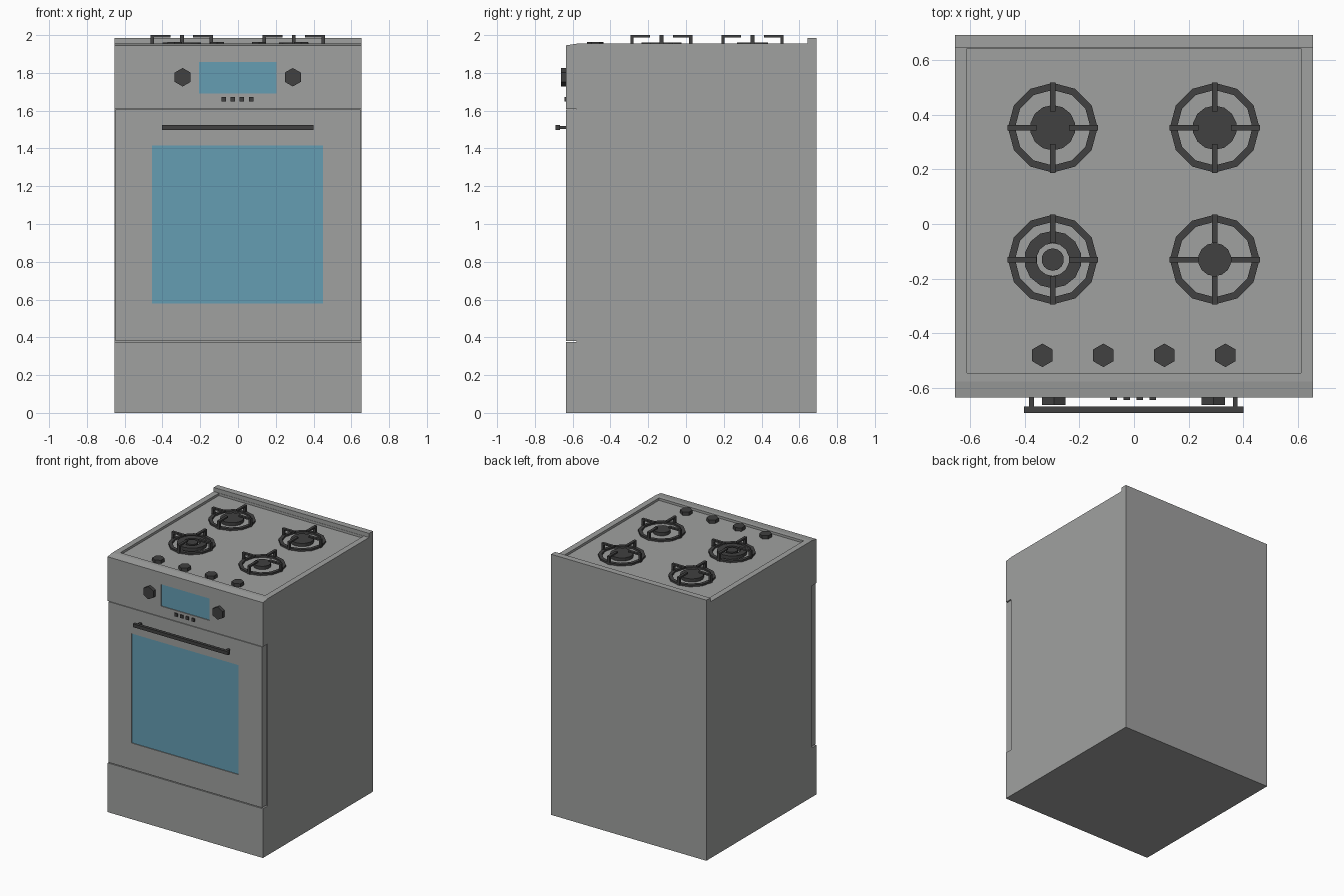
import bpy, bmesh, math
from mathutils import Matrix, Vector

if "Cube" in bpy.data.objects:
    bpy.data.objects.remove(bpy.data.objects["Cube"])


def material(name, rgb):
    m = bpy.data.materials.new(name)
    m.diffuse_color = (*rgb, 1)
    m.use_nodes = True
    m.node_tree.nodes["Principled BSDF"].inputs["Base Color"].default_value = m.diffuse_color
    return m


STEEL = material("steel_grey", (0.35, 0.355, 0.35))
IRON = material("dark_iron", (0.052, 0.052, 0.052))
GLASS = material("blue_glass", (0.13, 0.34, 0.45))


def finish(name, bm, mat):
    bmesh.ops.recalc_face_normals(bm, faces=bm.faces)
    me = bpy.data.meshes.new(name)
    bm.to_mesh(me)
    bm.free()
    me.materials.append(mat)
    ob = bpy.data.objects.new(name, me)
    bpy.context.collection.objects.link(ob)
    return ob


def add_box(bm, lo, hi, matrix=Matrix()):
    lo, hi = Vector(lo), Vector(hi)
    m = matrix @ Matrix.Translation((lo + hi) / 2) @ Matrix.Diagonal((*(hi - lo), 1))
    bmesh.ops.create_cube(bm, size=1, matrix=m)


def box(name, lo, hi, mat):
    bm = bmesh.new()
    add_box(bm, lo, hi)
    return finish(name, bm, mat)


def add_lathe(bm, profile, n, matrix):
    """Closed (radius, height) profile turned about z in n steps, first corner on +y."""
    rings = []
    for i in range(n):
        a = math.pi / 2 + math.tau * i / n
        rings.append([bm.verts.new(matrix @ Vector((r * math.cos(a), r * math.sin(a), z)))
                      for r, z in profile])
    k = len(profile)
    for i in range(n):
        p, q = rings[i], rings[(i + 1) % n]
        for j in range(k):
            bm.faces.new((p[j], q[j], q[(j + 1) % k], p[(j + 1) % k]))
    bmesh.ops.remove_doubles(bm, verts=bm.verts, dist=1e-5)


def tube(r0, r1, z0, z1):
    return [(r0, z0), (r1, z0), (r1, z1), (r0, z1)]


def cut(target, name, lo, hi):
    cutter = box(name, lo, hi, STEEL)
    cutter.hide_render = True
    cutter.hide_viewport = True
    mod = target.modifiers.new(name, "BOOLEAN")
    mod.operation, mod.solver, mod.object = "DIFFERENCE", "EXACT", cutter


FRONT, FLOOR = -0.635, 1.937

# Body: side profile with door notch and back ridge, extruded across x
side = [(FRONT, 0), (0.69, 0), (0.69, 1.986), (0.643, 1.986), (0.643, 1.955),
        (-0.575, 1.955), (FRONT, 1.946), (FRONT, 1.61), (-0.58, 1.61),
        (-0.58, 0.375), (FRONT, 0.375)]
bm = bmesh.new()
face = bm.faces.new([bm.verts.new((-0.655, y, z)) for y, z in side])
ext = bmesh.ops.extrude_face_region(bm, geom=[face])["geom"]
bmesh.ops.translate(bm, vec=(1.31, 0, 0),
                    verts=[g for g in ext if isinstance(g, bmesh.types.BMVert)])
body = finish("body", bm, STEEL)
cut(body, "hob_recess_cutter", (-0.61, -0.545, FLOOR), (0.61, 0.641, 1.97))
cut(body, "display_cutter", (-0.206, -0.7, 1.69), (0.204, FRONT + 0.01, 1.857))
box("display", (-0.206, FRONT + 0.006, 1.69), (0.204, FRONT + 0.012, 1.857), GLASS)

# Oven door with recessed window
door = box("oven_door", (-0.648, FRONT, 0.381), (0.648, -0.579, 1.606), STEEL)
cut(door, "window_cutter", (-0.455, -0.7, 0.58), (0.45, FRONT + 0.012, 1.415))
box("oven_window", (-0.455, FRONT + 0.006, 0.58), (0.45, FRONT + 0.014, 1.415), GLASS)

# Door handle: bar on two mounts
bm = bmesh.new()
add_box(bm, (-0.403, -0.69, 1.498), (0.4, -0.667, 1.524))
for x in (-0.375, 0.37):
    add_box(bm, (x - 0.009, -0.67, 1.503), (x + 0.009, FRONT + 0.002, 1.519))
finish("door_handle", bm, IRON)

# Small buttons under the display
for i in range(4):
    x = -0.075 + 0.048 * i
    box(f"button_{i + 1}", (x - 0.012, -0.643, 1.648), (x + 0.012, FRONT + 0.002, 1.672), IRON)

# Hexagonal knobs: two on the front panel, four on the hob
for label, x in (("left", -0.293), ("right", 0.29)):
    bm = bmesh.new()
    add_lathe(bm, tube(0, 0.049, 0, 0.026), 6,
              Matrix.Translation((x, FRONT, 1.777)) @ Matrix.Rotation(math.pi / 2, 4, "X"))
    finish(f"front_knob_{label}", bm, IRON)
for i in range(4):
    bm = bmesh.new()
    add_lathe(bm, tube(0, 0.043, 0, 0.026), 6,
              Matrix.Translation((-0.335 + 0.223 * i, -0.48, FLOOR)))
    finish(f"hob_knob_{i + 1}", bm, IRON)

# Burners with pan supports
burners = {"back_left": (-0.297, 0.352, [(0, 0.083)]),
           "back_right": (0.295, 0.352, [(0, 0.081)]),
           "front_left": (-0.297, -0.13, [(0, 0.041), (0.06, 0.105)]),
           "front_right": (0.295, -0.13, [(0, 0.061)])}
for label, (x, y, caps) in burners.items():
    place = Matrix.Translation((x, y, FLOOR))
    bm = bmesh.new()
    for r0, r1 in caps:
        add_lathe(bm, tube(r0, r1, 0, 0.025), 14, place)
    finish(f"burner_{label}", bm, IRON)
    bm = bmesh.new()
    add_lathe(bm, tube(0.138, 0.164, 0.001, 0.015), 12, place)
    top = 2.0 - FLOOR
    for q in range(4):
        turn = place @ Matrix.Rotation(q * math.pi / 2, 4, "Z")
        add_box(bm, (0.06, -0.01, top - 0.012), (0.165, 0.01, top), turn)
        add_box(bm, (0.147, -0.01, 0.001), (0.165, 0.01, top - 0.012), turn)
    finish(f"pan_support_{label}", bm, IRON)
